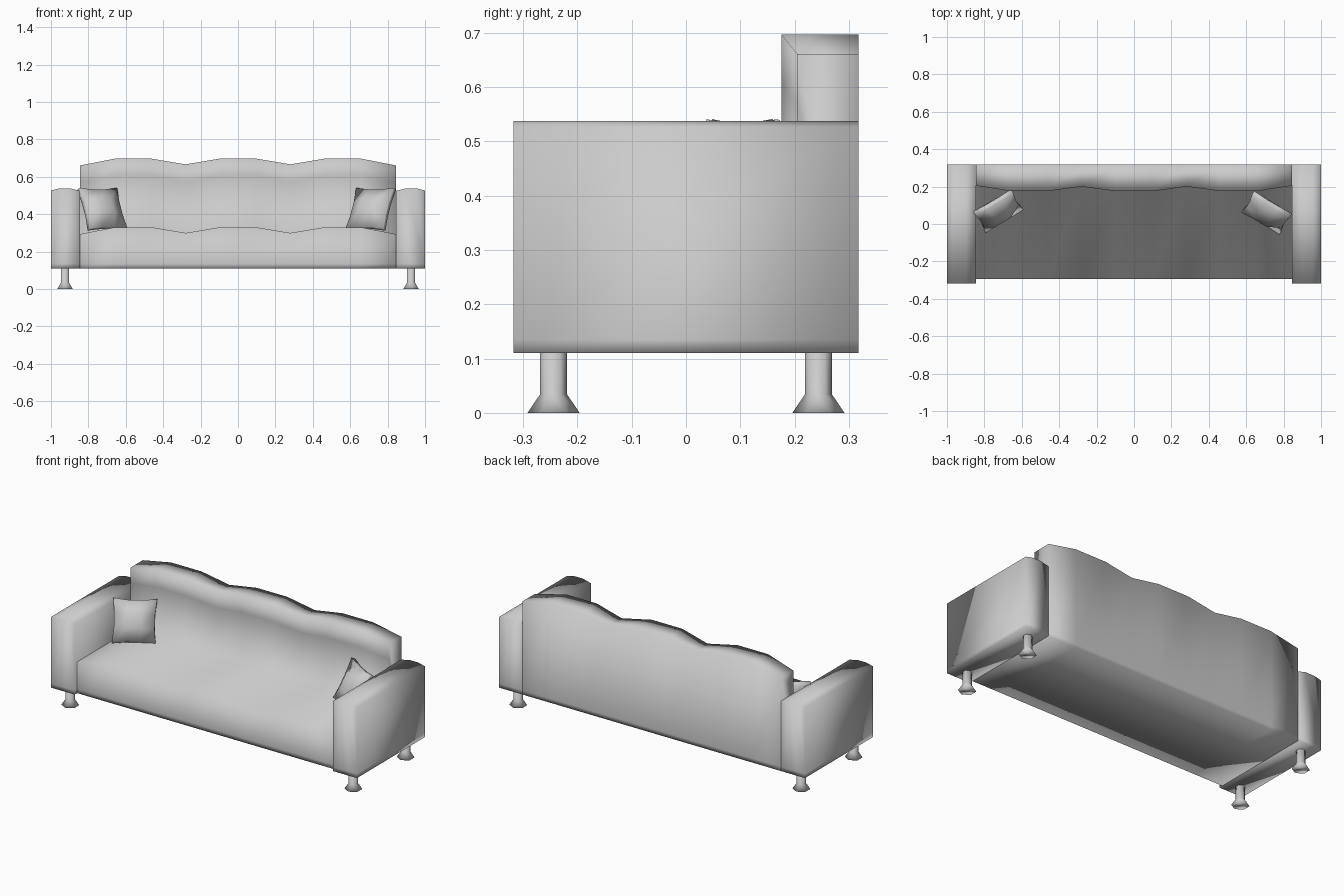
import bpy, bmesh
from math import cos, sin, pi
from mathutils import Vector

if "Cube" in bpy.data.objects:
    bpy.data.objects.remove(bpy.data.objects["Cube"])


def finish(name, bm):
    bmesh.ops.recalc_face_normals(bm, faces=bm.faces)
    me = bpy.data.meshes.new(name)
    bm.to_mesh(me)
    bm.free()
    me.shade_smooth()
    ob = bpy.data.objects.new(name, me)
    bpy.context.collection.objects.link(ob)
    return ob


def loft(name, rings):
    """Skin a list of closed rings and cap both ends."""
    bm = bmesh.new()
    rows = [[bm.verts.new(p) for p in r] for r in rings]
    n = len(rows[0])
    for a, b in zip(rows, rows[1:]):
        for i in range(n):
            j = (i + 1) % n
            bm.faces.new((a[i], a[j], b[j], b[i]))
    bm.faces.new(rows[0])
    bm.faces.new(rows[-1])
    return finish(name, bm)


# Seat and scalloped back: one L-shaped section swept across three humps
half = [(0.1, 0), (0.28, -0.03), (0.46, 0), (0.66, 0), (0.845, -0.036)]
stations = [(-x, d) for x, d in reversed(half)] + half
rings = []
for x, d in stations:
    zs, zt, yb = 0.33 + d, 0.697 + d, 0.176 - 0.8 * d
    section = [(-0.295, 0.11), (-0.295, 0.135), (-0.295, zs), (yb, zs),
               (yb, zt - 0.09), (yb, zt), (0.318, zt), (0.318, 0.135), (0.318, 0.11)]
    rings.append([(x, y, z) for y, z in section])
loft("seat_and_back", rings)

# Arms: slightly domed slabs
for s, side in ((-1, "left"), (1, "right")):
    outline = [(0.845, 0.11), (1.0, 0.11), (1.0, 0.135), (1.0, 0.527), (0.955, 0.538),
               (0.895, 0.538), (0.845, 0.525), (0.845, 0.135)]
    loft(side + "_arm", [[(s * x, y, z) for x, z in outline]
                         for y in (-0.318, 0.318)])

# Legs: six-sided posts with flared feet
for sx, side in ((-1, "left"), (1, "right")):
    for sy, end in ((-1, "front"), (1, "back")):
        loft(f"{end}_{side}_leg",
             [[(sx * 0.925 + r * sin(k * pi / 3), sy * 0.244 + r * cos(k * pi / 3), z)
               for k in range(6)]
              for r, z in ((0.048, 0), (0.025, 0.034), (0.025, 0.115))])


# Cushions: puffed squares leaning into the corners
def cushion(name, s, centre):
    across = Vector((s * -0.86, 0.51, 0))
    up = Vector((s * 0.23, 0.39, 0.89)).normalized()
    out = across.cross(up).normalized()
    bm = bmesh.new()
    bmesh.ops.create_cube(bm, size=2)
    bmesh.ops.subdivide_edges(bm, edges=bm.edges[:], cuts=2, use_grid_fill=True)
    for v in bm.verts:
        u, w, t = v.co
        puff = 0.012 + 0.048 * (1 - u * u) ** 0.6 * (1 - w * w) ** 0.6 if max(abs(u), abs(w)) < 1 else 0.012
        pinch_u = 0.118 * (1 - 0.08 * (1 - w * w))
        pinch_w = 0.122 * (1 - 0.08 * (1 - u * u))
        v.co = Vector(centre) + across * u * pinch_u + up * w * pinch_w + out * t * puff
    finish(name, bm)


cushion("left_cushion", -1, (-0.725, 0.07, 0.427))
cushion("right_cushion", 1, (0.71, 0.06, 0.427))
